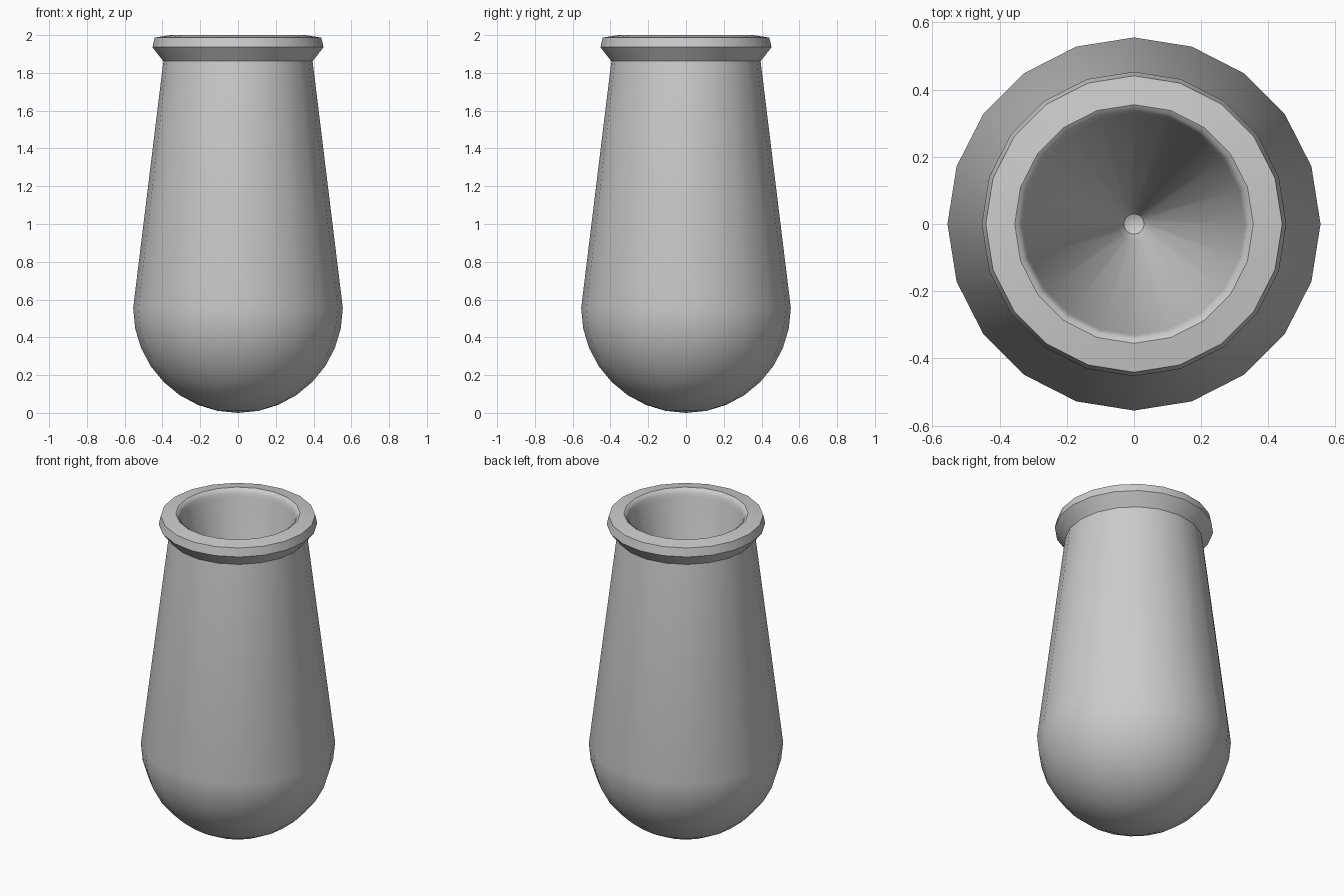
import bpy, bmesh, math

if "Cube" in bpy.data.objects:
    bpy.data.objects.remove(bpy.data.objects["Cube"])

SIDES = 20
R = 0.555


def lathe(name, profile):
    """Spin an (r, z) profile whose two ends lie on the axis."""
    bm = bmesh.new()
    rings = []
    for r, z in profile:
        if r == 0:
            rings.append([bm.verts.new((0, 0, z))] * SIDES)
        else:
            rings.append([bm.verts.new((r * math.cos(2 * math.pi * i / SIDES),
                                        r * math.sin(2 * math.pi * i / SIDES), z))
                          for i in range(SIDES)])
    for a, b in zip(rings, rings[1:]):
        for i in range(SIDES):
            j = (i + 1) % SIDES
            bm.faces.new(dict.fromkeys((a[i], a[j], b[j], b[i])))
    bmesh.ops.recalc_face_normals(bm, faces=bm.faces)
    mesh = bpy.data.meshes.new(name)
    bm.to_mesh(mesh)
    bm.free()
    obj = bpy.data.objects.new(name, mesh)
    bpy.context.collection.objects.link(obj)
    bpy.ops.object.select_all(action='DESELECT')
    obj.select_set(True)
    bpy.context.view_layer.objects.active = obj
    bpy.ops.object.shade_smooth_by_angle(angle=math.radians(32))
    return obj


# Rounded base
profile = [(0, 0)]
for k in range(1, 9):
    a = math.pi / 2 * k / 8
    profile.append((R * math.sin(a), R * (1 - math.cos(a))))
# Tapered neck and flared rim
profile += [(0.395, 1.862), (0.453, 1.936), (0.441, 1.987), (0.355, 2.0)]
# Soft lip and deep conical hollow
profile += [(0.342, 1.992), (0.333, 1.975), (0.328, 1.95), (0.05, 0.8),
            (0.03, 0.76), (0, 0.745)]

lathe("vessel", profile)
